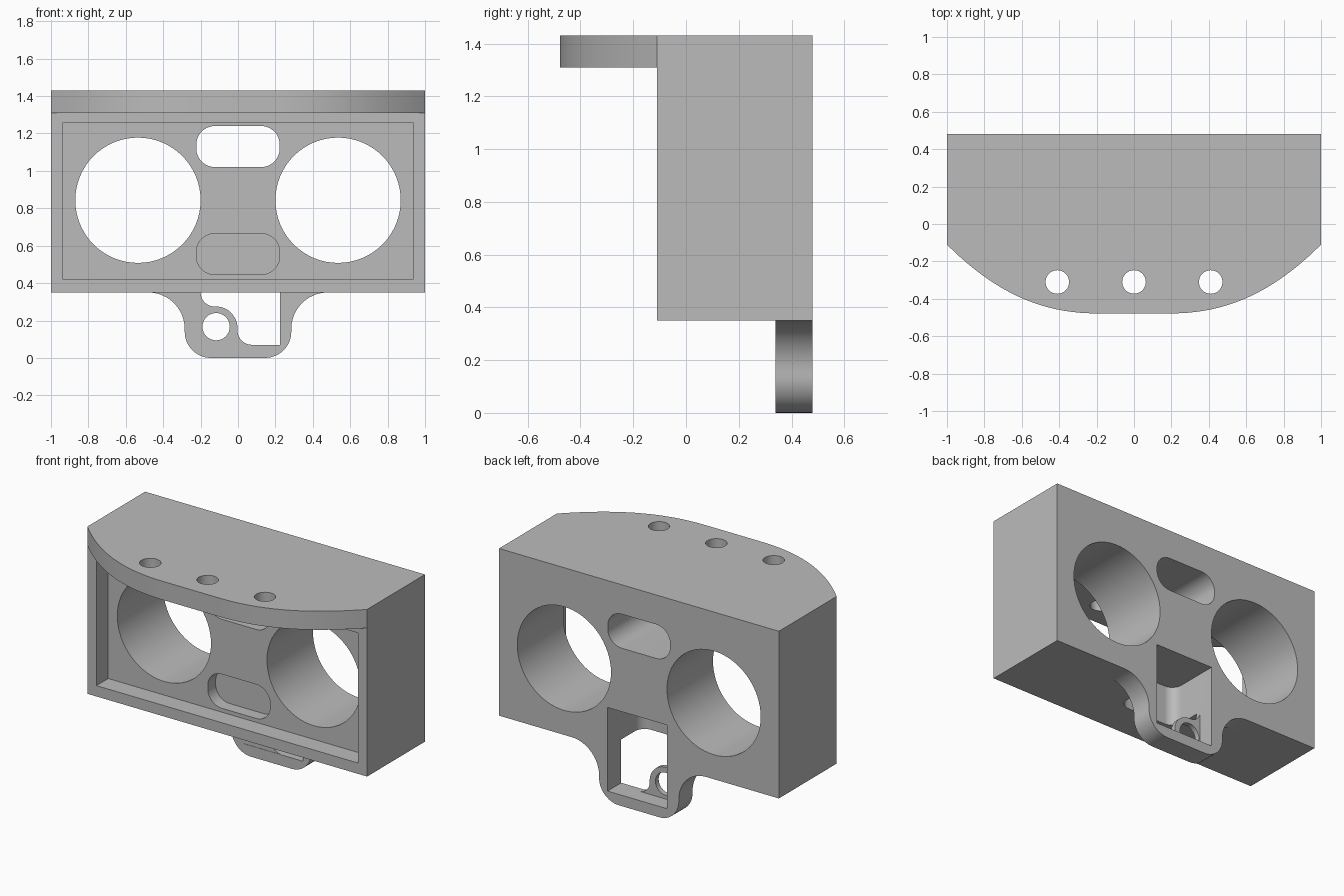
import bpy, bmesh
from math import sin, cos, pi, radians
from mathutils import Vector

if "Cube" in bpy.data.objects:
    bpy.data.objects.remove(bpy.data.objects["Cube"])

grey = bpy.data.materials.new("plain_grey")
grey.use_nodes = True
grey.diffuse_color = (0.5, 0.5, 0.5, 1)
grey.node_tree.nodes["Principled BSDF"].inputs["Base Color"].default_value = (0.5, 0.5, 0.5, 1)


def arc(cx, cy, r, start, end, n=12):
    """Points on an arc, angles in degrees."""
    angles = [radians(start + (end - start) * i / n) for i in range(n + 1)]
    return [(cx + r * cos(a), cy + r * sin(a)) for a in angles]


def circle(cx, cy, r, n=64):
    return arc(cx, cy, r, 0, 360, n)[:-1]


def rect(x0, x1, y0, y1):
    return [(x0, y0), (x1, y0), (x1, y1), (x0, y1)]


def rounded(x0, x1, y0, y1, r):
    return (arc(x1 - r, y1 - r, r, 0, 90) + arc(x0 + r, y1 - r, r, 90, 180)
            + arc(x0 + r, y0 + r, r, 180, 270) + arc(x1 - r, y0 + r, r, 270, 360))


def prism(name, outline, low, high, axis):
    """Extrude an outline along y (outline in x, z) or along z (outline in x, y)."""
    def place(p, d):
        return (p[0], d, p[1]) if axis == "Y" else (p[0], p[1], d)
    bm = bmesh.new()
    base = [bm.verts.new(place(p, low)) for p in outline]
    top = [bm.verts.new(place(p, high)) for p in outline]
    bm.faces.new(base)
    bm.faces.new(top)
    for i in range(len(base)):
        j = (i + 1) % len(base)
        bm.faces.new((base[i], base[j], top[j], top[i]))
    bmesh.ops.recalc_face_normals(bm, faces=bm.faces)
    mesh = bpy.data.meshes.new(name)
    bm.to_mesh(mesh)
    bm.free()
    mesh.materials.append(grey)
    obj = bpy.data.objects.new(name, mesh)
    bpy.context.collection.objects.link(obj)
    return obj


def combine(target, other, operation):
    """Apply a boolean and remove the helper."""
    mod = target.modifiers.new("bool", "BOOLEAN")
    mod.operation = operation
    mod.solver = "EXACT"
    mod.object = other
    bpy.context.view_layer.objects.active = target
    bpy.ops.object.modifier_apply(modifier=mod.name)
    bpy.data.objects.remove(other)


def cut(target, *args):
    combine(target, prism("cutter", *args), "DIFFERENCE")


FRONT, BACK, FLOOR = -0.11, 0.48, 0.01
BOTTOM, TOP = 0.35, 1.43

# Main housing
housing = prism("housing", rect(-1, 1, BOTTOM, TOP), FRONT, BACK, "Y")

# Mounting tab under the back, flared into the housing
right = arc(0.145, 0.14, 0.14, -90, 0) + arc(0.48, 0.155, 0.195, 180, 90)
outline = right + [(0.48, 0.45)]
outline += [(-x, z) for x, z in reversed(outline)]
combine(housing, prism("tab", outline, 0.34, BACK, "Y"), "UNION")

# Curved brow over the front
a, b, c, d = (Vector(p) for p in ((1, FRONT), (0.75, -0.36), (0.5, -0.478), (0.2, -0.478)))
curve = []
for i in range(21):
    t = i / 20
    p = a * (1 - t)**3 + b * 3 * t * (1 - t)**2 + c * 3 * t * t * (1 - t) + d * t**3
    curve.append((p.x, p.y))
curve += [(-x, y) for x, y in reversed(curve)]
brow = prism("brow", curve, 1.31, TOP, "Z")
for x in (-0.41, 0, 0.41):
    cut(brow, circle(x, -0.31, 0.063, 32), 1.2, 1.6, "Z")
combine(housing, brow, "UNION")

# Front recess, two round openings, upper slot and shallow lower slot
cut(housing, rect(-0.935, 0.935, 0.42, 1.26), -0.3, FLOOR, "Y")
for x in (-0.535, 0.535):
    cut(housing, circle(x, 0.843, 0.335), -0.05, 0.7, "Y")
cut(housing, rounded(-0.223, 0.223, 1.02, 1.24, 0.1), -0.05, 0.7, "Y")
cut(housing, rounded(-0.223, 0.223, 0.445, 0.665, 0.1), -0.05, 0.09, "Y")

# Back pocket, open below, with rounded inner corners
pocket = (arc(-0.13, 0.2, 0.07, 180, 270) + arc(0.155, 0.2, 0.07, 270, 360)
          + [(0.225, 0.7), (-0.2, 0.7)])
cut(housing, pocket, 0.07, 0.61, "Z")

# Thin eyelet web in the corner of the tab opening
web = ([(-0.22, 0.05), (0.07, 0.05)] + arc(0.075, 0.148, 0.078, 270, 180)
       + arc(-0.118, 0.16, 0.115, 0, 90) + arc(-0.125, 0.35, 0.075, 270, 180)
       + [(-0.22, 0.35)])
eyelet = prism("eyelet_web", web, 0.342, 0.375, "Y")
cut(eyelet, circle(-0.117, 0.167, 0.073, 32), 0.2, 0.6, "Y")
combine(housing, eyelet, "UNION")

# Smooth the curved walls, keep the sharp edges
bpy.ops.object.select_all(action="DESELECT")
housing.select_set(True)
bpy.context.view_layer.objects.active = housing
bpy.ops.object.shade_smooth_by_angle(angle=radians(30))
